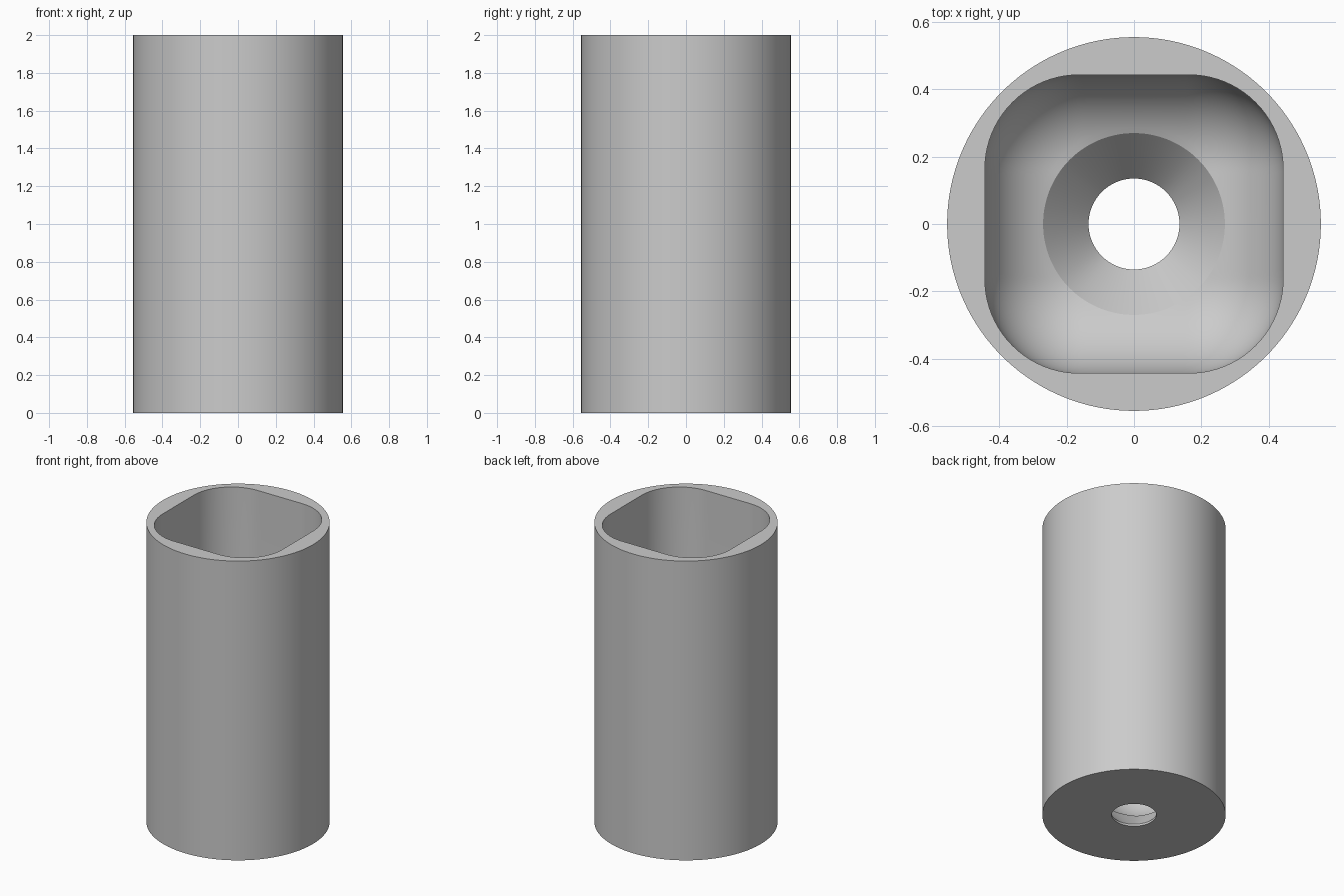
import bpy, bmesh
from math import sin, cos, pi, sqrt, hypot, radians

cube = bpy.data.objects.get("Cube")
if cube:
    bpy.data.objects.remove(cube, do_unlink=True)

SIDES = 144
OUTER, HEIGHT = 0.555, 2.0
CORE, ROUND = 0.163, 0.28      # rounded square pocket: corner centre, corner radius
FLOOR, LIP = 0.147, 0.014      # pocket floor height, height of the straight drain lip
RIM, HOLE = 0.27, 0.135        # wide and narrow radius of the drain cone

DIRS = [(cos(2 * pi * i / SIDES), sin(2 * pi * i / SIDES)) for i in range(SIDES)]


def wall_radius(dx, dy):
    """Distance from the axis to the rounded square wall along a direction."""
    a, b = max(abs(dx), abs(dy)), min(abs(dx), abs(dy))
    r = (CORE + ROUND) / a
    if r * b > CORE:
        k = CORE * (a + b)
        r = k + sqrt(k * k - 2 * CORE ** 2 + ROUND ** 2)
    return r


def fillet_height(x, y):
    """Height of the rounded pocket floor at a point."""
    d = hypot(max(abs(x) - CORE, 0), max(abs(y) - CORE, 0))
    return FLOOR + ROUND - sqrt(max(ROUND ** 2 - d * d, 0))


def circle(r, z):
    return [(r * dx, r * dy, z) for dx, dy in DIRS]


def wall(z):
    return [(wall_radius(*d) * d[0], wall_radius(*d) * d[1], z) for d in DIRS]


def floor_ring(f):
    """Ring between the wall (f = 1) and the drain rim (f = 0)."""
    ring = []
    for dx, dy in DIRS:
        r = RIM + (wall_radius(dx, dy) - RIM) * sin(f * pi / 2)
        ring.append((r * dx, r * dy, fillet_height(r * dx, r * dy)))
    return ring


# Closed chain of rings: outside, top rim, pocket, rounded floor, drain
STEPS = 16
rings = [circle(OUTER, 0), circle(OUTER, HEIGHT), wall(HEIGHT)]
rings += [floor_ring(1 - i / STEPS) for i in range(STEPS + 1)]
rings += [circle(HOLE, LIP), circle(HOLE, 0)]

bm = bmesh.new()
loops = [[bm.verts.new(p) for p in ring] for ring in rings]
for n, low in enumerate(loops):
    high = loops[(n + 1) % len(loops)]
    for i in range(SIDES):
        j = (i + 1) % SIDES
        bm.faces.new((low[i], low[j], high[j], high[i]))
bmesh.ops.recalc_face_normals(bm, faces=bm.faces)
mesh = bpy.data.meshes.new("cylinder_holder")
bm.to_mesh(mesh)
bm.free()

holder = bpy.data.objects.new("cylinder_holder", mesh)
bpy.context.collection.objects.link(holder)

# Plain grey material
grey = bpy.data.materials.new("light_grey")
grey.use_nodes = True
colour = (0.6, 0.6, 0.6, 1)
grey.diffuse_color = colour
grey.node_tree.nodes["Principled BSDF"].inputs["Base Color"].default_value = colour
mesh.materials.append(grey)

# Smooth walls with crisp rims
bpy.ops.object.select_all(action="DESELECT")
holder.select_set(True)
bpy.context.view_layer.objects.active = holder
bpy.ops.object.shade_smooth_by_angle(angle=radians(20))
